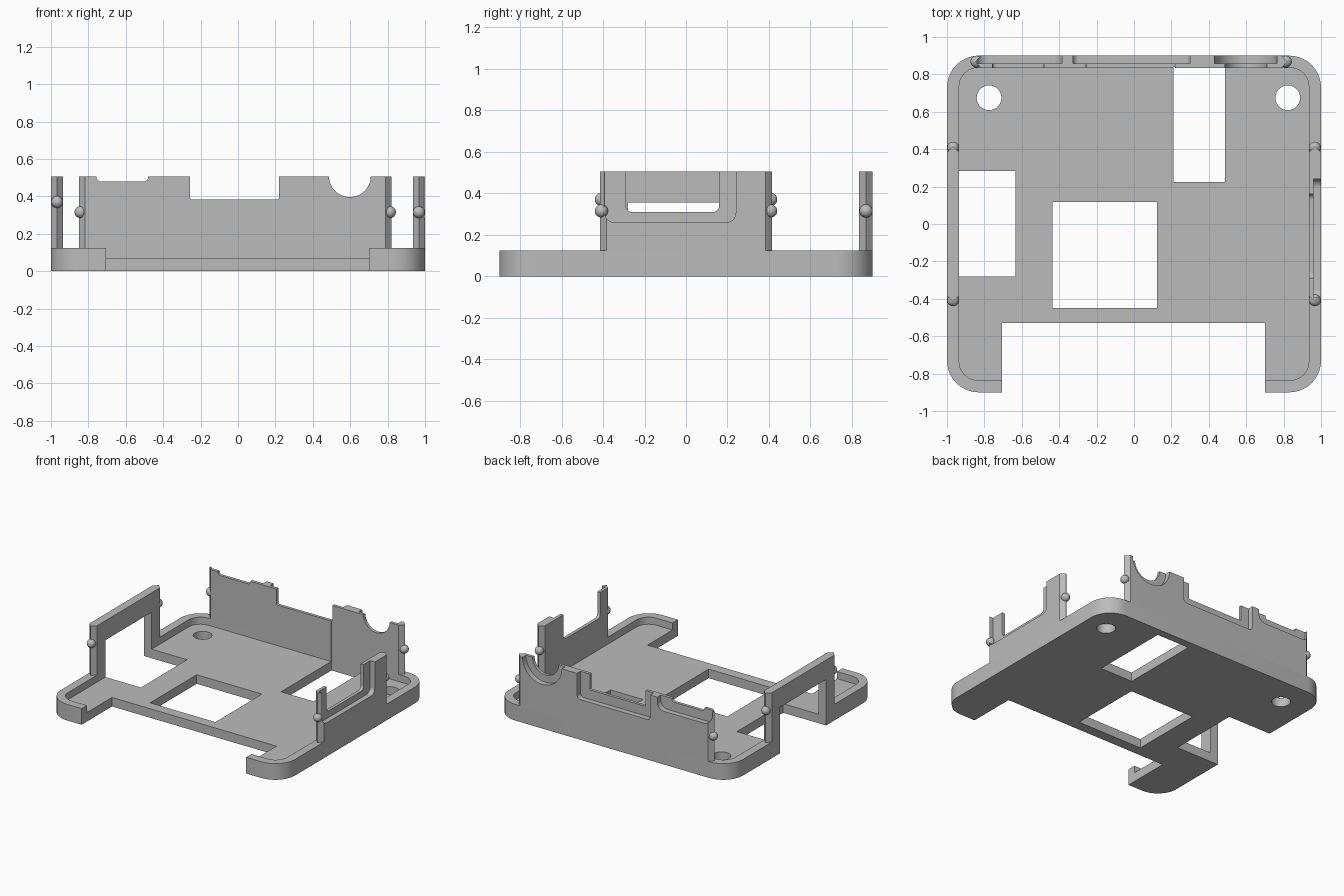
import bpy, bmesh
from math import sin, cos, pi

cube = bpy.data.objects.get("Cube")
if cube:
    bpy.data.objects.remove(cube, do_unlink=True)

grey = bpy.data.materials.new("plain grey")
grey.use_nodes = True
GREY = (0.5, 0.5, 0.5, 1)
grey.diffuse_color = GREY
grey.node_tree.nodes["Principled BSDF"].inputs["Base Color"].default_value = GREY

FLOOR, RIM, TOP, WALL = 0.07, 0.125, 0.505, 0.065
parts = []


def add_object(name, bm):
    bmesh.ops.recalc_face_normals(bm, faces=bm.faces)
    mesh = bpy.data.meshes.new(name)
    bm.to_mesh(mesh)
    bm.free()
    mesh.materials.append(grey)
    obj = bpy.data.objects.new(name, mesh)
    bpy.context.collection.objects.link(obj)
    return obj


def prism(name, outline, lo, hi, axis="z"):
    """Extrude a 2D outline along one axis."""
    place = {"z": lambda u, v, w: (u, v, w),
             "y": lambda u, v, w: (u, w, v),
             "x": lambda u, v, w: (w, u, v)}[axis]
    bm = bmesh.new()
    rings = [[bm.verts.new(place(u, v, w)) for u, v in outline] for w in (lo, hi)]
    for ring in rings:
        bm.faces.new(ring)
    n = len(outline)
    for i in range(n):
        j = (i + 1) % n
        bm.faces.new((rings[0][i], rings[0][j], rings[1][j], rings[1][i]))
    return add_object(name, bm)


def rect(u0, u1, v0, v1):
    return [(u0, v0), (u1, v0), (u1, v1), (u0, v1)]


def rounded(u0, u1, v0, v1, r, steps=10):
    centres = [(u1 - r, v1 - r), (u0 + r, v1 - r), (u0 + r, v0 + r), (u1 - r, v0 + r)]
    return [(cu + r * cos((k + s / steps) * pi / 2), cv + r * sin((k + s / steps) * pi / 2))
            for k, (cu, cv) in enumerate(centres) for s in range(steps + 1)]


def circle(u, v, r, n=48):
    return [(u + r * cos(2 * pi * i / n), v + r * sin(2 * pi * i / n)) for i in range(n)]


def carve(obj, cutters):
    """Subtract the cutters, bake the result and drop the cutters."""
    for c in cutters:
        c.hide_render = True
        mod = obj.modifiers.new("cut", "BOOLEAN")
        mod.operation, mod.solver, mod.object = "DIFFERENCE", "EXACT", c
    graph = bpy.context.evaluated_depsgraph_get()
    baked = bpy.data.meshes.new_from_object(obj.evaluated_get(graph))
    obj.modifiers.clear()
    obj.data = baked
    for c in cutters:
        bpy.data.objects.remove(c, do_unlink=True)
    parts.append(obj)


def wall_plan(a, b, t0, t1, along_y=False):
    """Plan of an upright wall whose two ends come to a shallow point."""
    tip, mid = WALL / 2, (t0 + t1) / 2
    pts = [(a + tip, t0), (b - tip, t0), (b, mid), (b - tip, t1), (a + tip, t1), (a, mid)]
    return [(t, s) for s, t in pts] if along_y else pts


def back_pocket():
    return prism("cutter", rect(0.21, 0.487, 0.225, 0.839), -0.1, 0.41)


# Tray: rounded floor with a raised rim, openings and a cut-away front
tray = prism("tray", rounded(-1, 1, -0.9, 0.9, 0.17), 0, RIM)
carve(tray, [
    prism("cutter", rounded(-0.935, 0.935, -0.835, 0.835, 0.1), FLOOR, 0.3),
    prism("cutter", rect(-0.705, 0.7, -1.1, -0.53), -0.1, 0.3),
    prism("cutter", rect(-0.435, 0.122, -0.45, 0.117), -0.1, 0.3),
    prism("cutter", rect(-1.1, -0.633, -0.28, 0.283), -0.1, 0.3),
    prism("cutter", circle(-0.775, 0.675, 0.066), -0.1, 0.3),
    prism("cutter", circle(0.822, 0.675, 0.066), -0.1, 0.3),
    back_pocket(),
])

# Back wall: three ports, each with a wider recess on the outer face
back = prism("back_wall", wall_plan(-0.85, 0.82, 0.835, 0.9), RIM, TOP)
PORT_IN, PORT_OUT = (0.7, 1.0), (0.858, 1.0)
carve(back, [
    prism("cutter", rounded(-0.757, -0.48, 0.48, 0.8, 0.022), *PORT_IN, "y"),
    prism("cutter", rounded(-0.84, -0.385, 0.41, 0.8, 0.06), *PORT_OUT, "y"),
    prism("cutter", rounded(-0.257, 0.22, 0.383, 0.8, 0.012), *PORT_IN, "y"),
    prism("cutter", rounded(-0.325, 0.3, 0.31, 0.8, 0.03), *PORT_OUT, "y"),
    prism("cutter", circle(0.598, 0.508, 0.112), *PORT_IN, "y"),
    prism("cutter", circle(0.598, 0.508, 0.168), *PORT_OUT, "y"),
    back_pocket(),
])

# Left panel: open-topped slot with an outer recess
panel = prism("left_panel", wall_plan(-0.415, 0.415, 0.935, 1, True), RIM, TOP)
carve(panel, [
    prism("cutter", rounded(-0.29, 0.16, 0.31, 0.8, 0.03), 0.8, 1.1, "x"),
    prism("cutter", rounded(-0.392, 0.24, 0.26, 0.8, 0.045), 0.96, 1.1, "x"),
])

# Right arch: two posts and a top bar over the side opening
arch = prism("right_arch", wall_plan(-0.415, 0.415, -1, -0.935, True), RIM, TOP)
carve(arch, [prism("cutter", rect(-0.28, 0.283, -0.1, 0.355), -1.1, -0.8, "x")])

# Snap bumps on the wall ends
bumps = [("back_bump_left", (0.812, 0.868, 0.315)), ("back_bump_right", (-0.842, 0.868, 0.315))]
for side, x, z in (("left", 0.967, 0.315), ("right", -0.967, 0.37)):
    bumps += [(side + "_bump_front", (x, -0.408, z)), (side + "_bump_rear", (x, 0.408, z))]
for name, spot in bumps:
    bm = bmesh.new()
    bmesh.ops.create_uvsphere(bm, u_segments=24, v_segments=14, radius=0.032)
    bmesh.ops.translate(bm, verts=bm.verts, vec=spot)
    parts.append(add_object(name, bm))

# Smooth the curved faces and keep the edges crisp
bpy.ops.object.select_all(action="DESELECT")
for obj in parts:
    obj.select_set(True)
bpy.context.view_layer.objects.active = tray
bpy.ops.object.shade_smooth_by_angle(angle=pi / 6)
